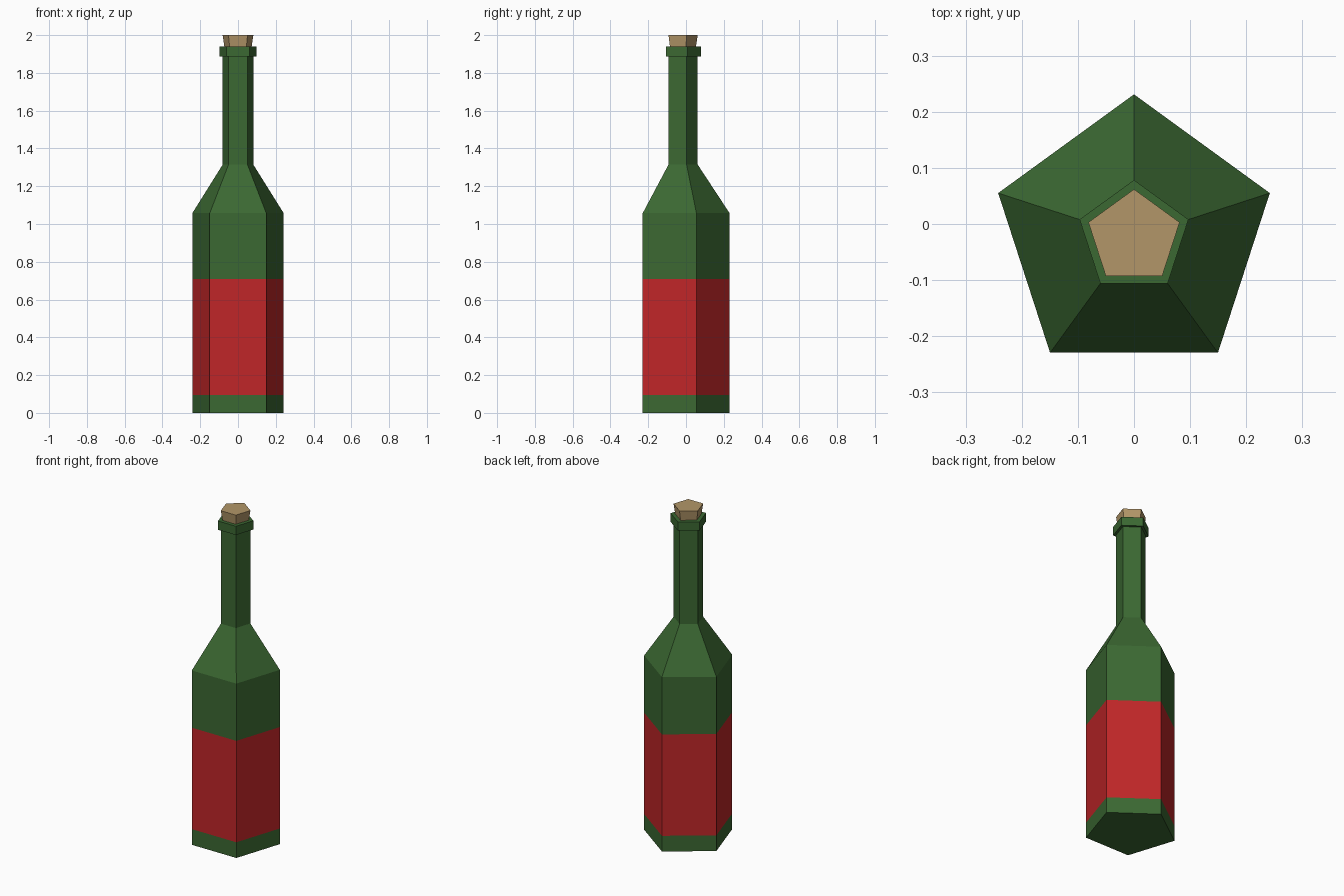
import bpy
import bmesh
from math import sin, cos, tau

SIDES = 5
CENTRE_Y = -0.0235   # pentagon axis, so the bounds are centred on y = 0

cube = bpy.data.objects.get("Cube")
if cube:
    bpy.data.objects.remove(cube, do_unlink=True)


def make_material(name, rgb):
    """Flat material from sRGB 0-255 values."""
    linear = [((c / 255 + 0.055) / 1.055) ** 2.4 for c in rgb] + [1.0]
    mat = bpy.data.materials.new(name)
    mat.use_nodes = True
    mat.diffuse_color = linear
    bsdf = mat.node_tree.nodes["Principled BSDF"]
    bsdf.inputs["Base Color"].default_value = linear
    bsdf.inputs["Roughness"].default_value = 0.8
    return mat


def lathe(name, profile, materials):
    """Closed five-sided solid from (radius, height) pairs, bottom to top."""
    bm = bmesh.new()
    rings = []
    for radius, z in profile:
        rings.append([bm.verts.new((radius * sin(tau * i / SIDES),
                                    CENTRE_Y + radius * cos(tau * i / SIDES), z))
                      for i in range(SIDES)])
    for low, high in zip(rings, rings[1:]):
        for i in range(SIDES):
            j = (i + 1) % SIDES
            bm.faces.new((low[i], low[j], high[j], high[i]))
    bm.faces.new(rings[0])
    bm.faces.new(rings[-1])
    bmesh.ops.recalc_face_normals(bm, faces=bm.faces)
    mesh = bpy.data.meshes.new(name)
    bm.to_mesh(mesh)
    bm.free()
    for mat in materials:
        mesh.materials.append(mat)
    obj = bpy.data.objects.new(name, mesh)
    bpy.context.collection.objects.link(obj)
    return obj


glass = make_material("green glass", (59, 104, 50))
paper = make_material("red label", (192, 38, 40))
cork_mat = make_material("cork", (178, 150, 104))

# Bottle: base, label band, shoulder, neck and lip
BODY, NECK, LIP = 0.2545, 0.085, 0.102
LABEL_LOW, LABEL_HIGH = 0.095, 0.71
bottle = lathe("bottle", [
    (BODY, 0), (BODY, LABEL_LOW), (BODY, LABEL_HIGH), (BODY, 1.057),
    (NECK, 1.315), (NECK, 1.887), (LIP, 1.887), (LIP, 1.94)],
    [glass, paper])

# Label is the band of wall faces between the two label heights
for face in bottle.data.polygons:
    if LABEL_LOW < face.center.z < LABEL_HIGH:
        face.material_index = 1

# Cork: flares slightly towards the top
lathe("cork_stopper", [(0.073, 1.92), (0.0855, 2.0)], [cork_mat])
